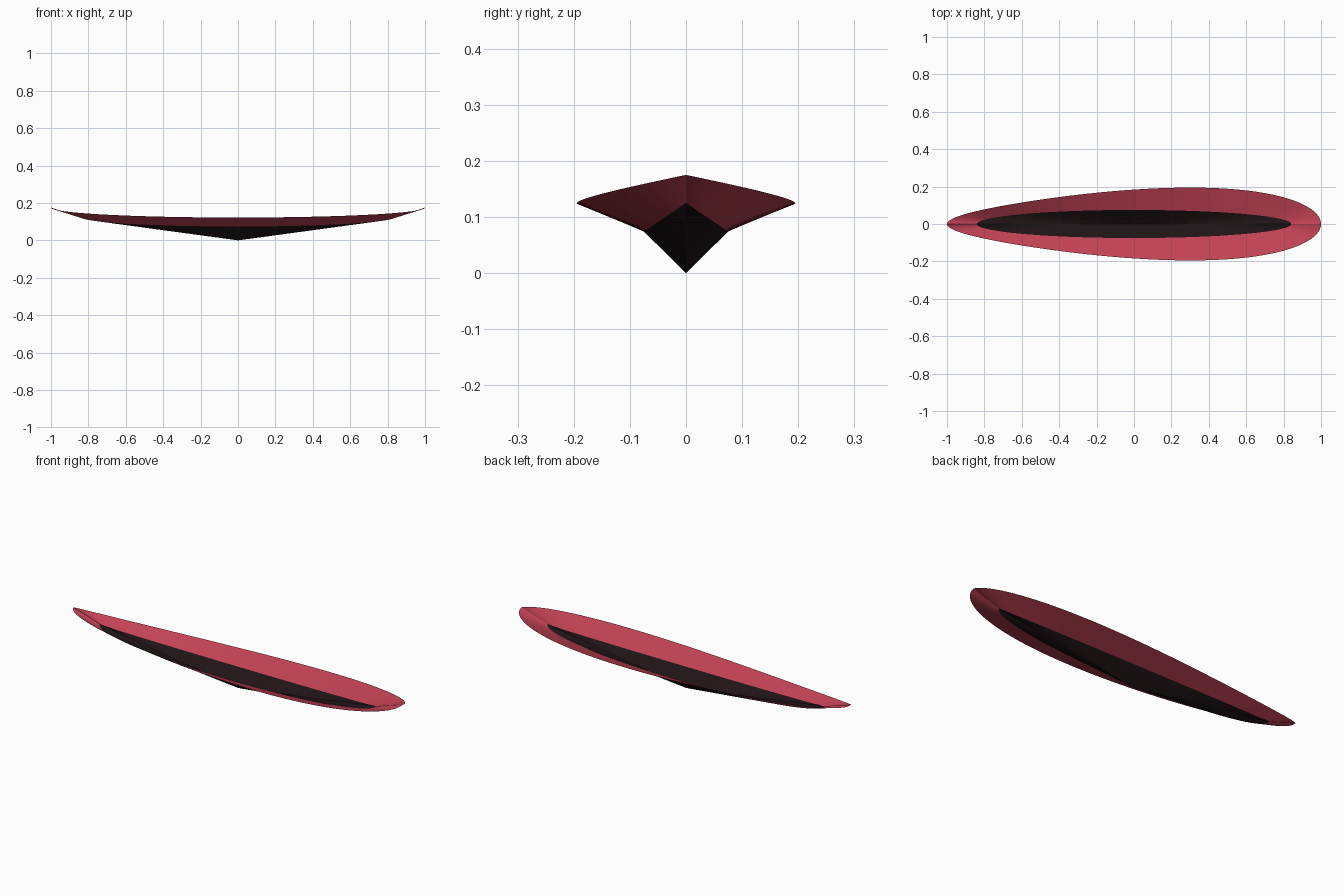
import bpy, bmesh
from math import sin, cos, pi

if "Cube" in bpy.data.objects:
    bpy.data.objects.remove(bpy.data.objects["Cube"])

N = 128  # segments around each rim


def ring(f):
    return [f(cos(2 * pi * i / N), sin(2 * pi * i / N)) for i in range(N)]


def outer_rim(c, s):
    # egg-shaped outline whose ends sweep upward
    return (c, 0.184 * s * (1 + 0.366 * c), 0.175 - 0.053 * abs(s))


def inner_rim(c, s):
    return (0.84 * c, 0.075 * s, 0.125 - 0.051 * abs(s))


def make(name, color, build):
    bm = bmesh.new()
    build(bm)
    me = bpy.data.meshes.new(name)
    bm.to_mesh(me)
    bm.free()
    ob = bpy.data.objects.new(name, me)
    bpy.context.collection.objects.link(ob)
    mat = bpy.data.materials.new(name + "_color")
    mat.diffuse_color = color
    mat.use_nodes = True
    mat.node_tree.nodes["Principled BSDF"].inputs["Base Color"].default_value = mat.diffuse_color
    me.materials.append(mat)
    bpy.ops.object.select_all(action='DESELECT')
    ob.select_set(True)
    bpy.context.view_layer.objects.active = ob
    bpy.ops.object.shade_smooth_by_angle(angle=0.3)
    return ob


# Flared red side, ruled between the two rims
def side(bm):
    a = [bm.verts.new(p) for p in ring(outer_rim)]
    b = [bm.verts.new(p) for p in ring(inner_rim)]
    for i in range(N):
        j = (i + 1) % N
        bm.faces.new((b[i], a[i], a[j], b[j]))


# Black bottom, a fan from the inner rim to the lowest point
def bottom(bm):
    b = [bm.verts.new(p) for p in ring(inner_rim)]
    tip = bm.verts.new((0, 0, 0))
    for i in range(N):
        bm.faces.new((tip, b[i], b[(i + 1) % N]))


make("hull_side", (0.54, 0.055, 0.09, 1), side)
make("hull_bottom", (0.014, 0.007, 0.008, 1), bottom)
